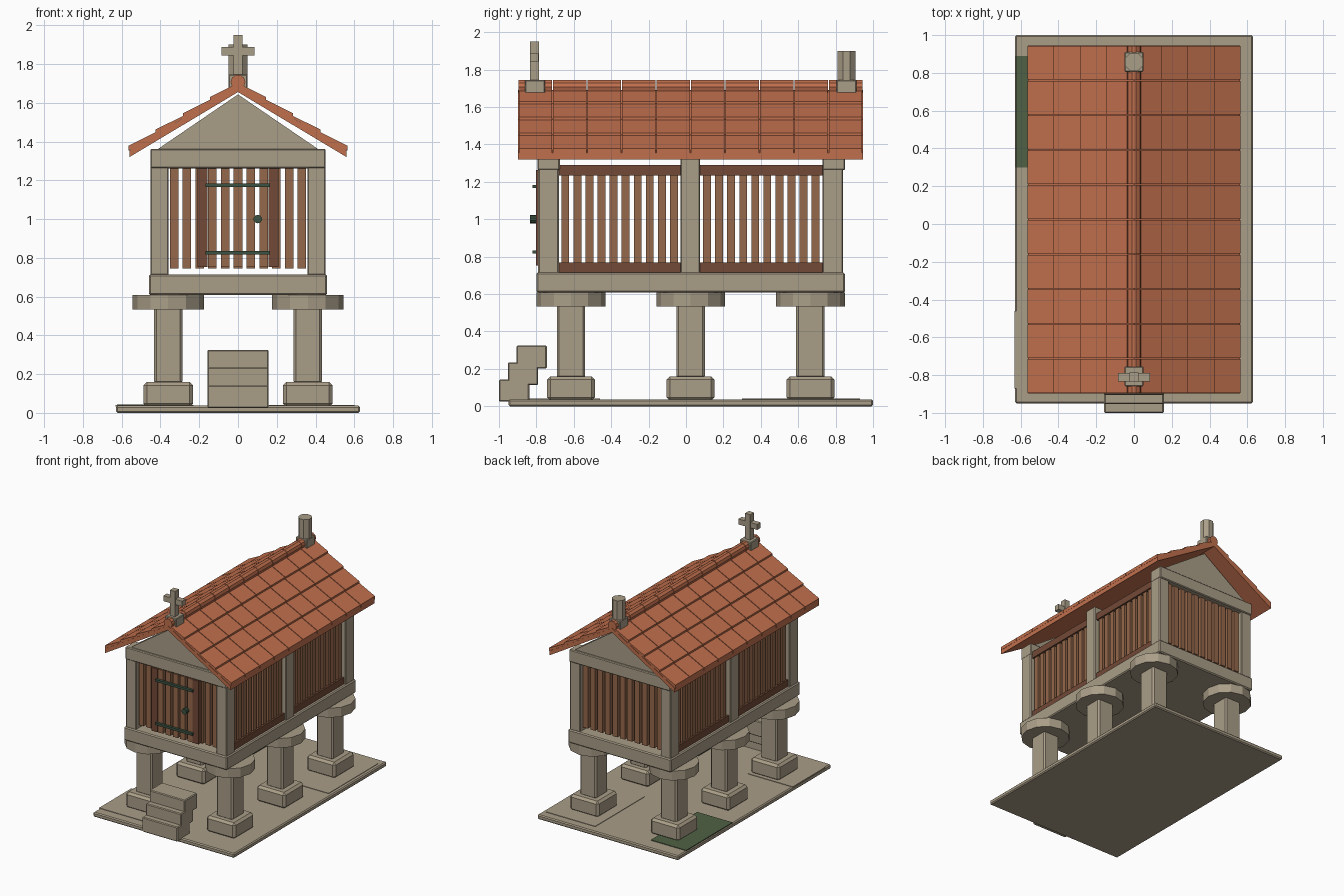
import bpy, bmesh, math
from mathutils import Matrix, Vector

if "Cube" in bpy.data.objects:
    bpy.data.objects.remove(bpy.data.objects["Cube"])


def material(name, rgb):
    m = bpy.data.materials.new(name)
    m.diffuse_color = (*rgb, 1)
    m.use_nodes = True
    m.node_tree.nodes["Principled BSDF"].inputs["Base Color"].default_value = m.diffuse_color
    return m


STONE = material("granite", (0.40, 0.34, 0.245))
TILE = material("terracotta", (0.53, 0.16, 0.075))
WOOD = material("slat wood", (0.30, 0.14, 0.07))
DARK = material("dark wood", (0.17, 0.068, 0.038))
IRON = material("green iron", (0.045, 0.085, 0.055))
MOSS = material("moss", (0.08, 0.12, 0.06))


def finish(name, bm, mat, bevel=0):
    bmesh.ops.recalc_face_normals(bm, faces=bm.faces)
    me = bpy.data.meshes.new(name)
    bm.to_mesh(me)
    bm.free()
    me.materials.append(mat)
    ob = bpy.data.objects.new(name, me)
    bpy.context.collection.objects.link(ob)
    if bevel:
        mod = ob.modifiers.new("bevel", 'BEVEL')
        mod.width = bevel
        mod.segments = 1
    return ob


def add_box(bm, x0, x1, y0, y1, z0, z1):
    mat = Matrix.Translation(((x0 + x1) / 2, (y0 + y1) / 2, (z0 + z1) / 2))
    mat = mat @ Matrix.Diagonal((x1 - x0, y1 - y0, z1 - z0, 1))
    bmesh.ops.create_cube(bm, size=1, matrix=mat)


def boxes(name, items, mat, bevel=0):
    bm = bmesh.new()
    for it in items:
        add_box(bm, *it)
    return finish(name, bm, mat, bevel)


def add_prism(bm, profile, y0, y1):
    """Extrude an x-z profile along y."""
    a = [bm.verts.new((x, y0, z)) for x, z in profile]
    b = [bm.verts.new((x, y1, z)) for x, z in profile]
    bm.faces.new(a)
    bm.faces.new(b[::-1])
    for i in range(len(a)):
        j = (i + 1) % len(a)
        bm.faces.new((a[i], b[i], b[j], a[j]))


def add_cyl(bm, center, r, depth, sides, along_y=False, turn=0):
    mat = Matrix.Translation(Vector(center))
    if along_y:
        mat = mat @ Matrix.Rotation(math.pi / 2, 4, 'X')
    mat = mat @ Matrix.Rotation(turn, 4, 'Z')
    bmesh.ops.create_cone(bm, cap_ends=True, segments=sides, radius1=r,
                          radius2=r, depth=depth, matrix=mat)


# Ground slab, paving plates and moss patch
boxes("ground_slab", [(-0.63, 0.63, -0.95, 1.0, 0, 0.037)], STONE, 0.008)
boxes("paving_plates", [(-0.632, -0.23, -0.87, -0.46, 0.034, 0.041),
                        (0.16, 0.6, 0.30, 0.93, 0.034, 0.041)], STONE)
boxes("moss_patch", [(-0.625, -0.31, 0.30, 0.89, 0.035, 0.042)], MOSS)

# Entrance steps
boxes("steps", [(-0.158, 0.158, -1.0 + 0.047 * i, -0.838 + 0.047 * i,
                 0.025 + 0.088 * i, 0.143 + 0.091 * i) for i in range(3)],
      STONE, 0.006)

# Six supports: foot, pillar and round capstone
CENTERS = [(sx * 0.36, y) for sx in (-1, 1) for y in (-0.615, 0.025, 0.665)]
boxes("pillar_feet", [(x - 0.128, x + 0.128, y - 0.128, y + 0.128, 0.03, 0.16)
                      for x, y in CENTERS], STONE, 0.018)
boxes("pillars", [(x - 0.073, x + 0.073, y - 0.076, y + 0.076, 0.15, 0.545)
                  for x, y in CENTERS], STONE, 0.012)
bm = bmesh.new()
for x, y in CENTERS:
    add_cyl(bm, (x, y, 0.571), 0.184, 0.076, 12)
finish("capstones", bm, STONE)

# Floor, posts, end lintels and gables
boxes("floor_beam", [(-0.46, 0.46, -0.80, 0.85, 0.607, 0.715)], STONE, 0.008)
POST_Y = [(-0.79, -0.68), (-0.03, 0.075), (0.73, 0.84)]
boxes("posts", [(sx * 0.405 - 0.046, sx * 0.405 + 0.046, y0, y1, 0.71, 1.35)
                for sx in (-1, 1) for y0, y1 in POST_Y], STONE, 0.006)
boxes("lintels", [(-0.452, 0.452, y0, y1, 1.262, 1.362)
                  for y0, y1 in ((-0.795, -0.675), (0.73, 0.85))], STONE, 0.006)
bm = bmesh.new()
for y0, y1 in ((-0.775, -0.69), (0.745, 0.83)):
    add_prism(bm, [(-0.415, 1.36), (0.415, 1.36), (0, 1.643)], y0, y1)
finish("gables", bm, STONE)

# Side walls: rails and slats in two bays
BAYS = [(-0.68, -0.03), (0.075, 0.73)]
rails, slats = [], []
for sx in (-1, 1):
    for y0, y1 in BAYS:
        for z0 in (0.714, 1.235):
            rails.append((sx * 0.405 - 0.03, sx * 0.405 + 0.03,
                          y0, y1, z0, z0 + 0.055))
        for i in range(10):
            y = (y0 + y1) / 2 + (i - 4.5) * 0.0645
            slats.append((sx * 0.405 - 0.018, sx * 0.405 + 0.018,
                          y - 0.021, y + 0.021, 0.76, 1.245))
boxes("side_rails", rails, DARK)
boxes("side_slats", slats, WOOD)

# End walls of slats
boxes("end_slats", [(0.066 * i - 0.022, 0.066 * i + 0.022, y - 0.018, y + 0.018,
                     0.745, 1.265) for i in range(-5, 6)
                    for y in (-0.745, 0.795)], WOOD)

# Door: jambs, boards, hinge straps and knob
boxes("door_jambs", [(s * 0.183 - 0.026, s * 0.183 + 0.026, -0.803, -0.74,
                      0.752, 1.262) for s in (-1, 1)], DARK)
boxes("door_boards", [(0.066 * i - 0.022, 0.066 * i + 0.022, -0.80, -0.765,
                       0.752, 1.262) for i in range(-2, 3)], WOOD)
boxes("hinge_straps", [(-0.168, 0.165, -0.82, -0.799, z - 0.009, z + 0.009)
                       for z in (0.825, 1.175)], IRON)
bm = bmesh.new()
add_cyl(bm, (0.102, -0.816, 1.0), 0.022, 0.038, 10, True)
finish("door_knob", bm, IRON)

# Roof slabs with tilted tiles
Y0, Y1, ROWS = -0.897, 0.945, 10
PITCH = (Y1 - Y0) / ROWS


def slope(x):
    return 1.69 - 0.598 * x


bm = bmesh.new()
for s in (-1, 1):
    add_prism(bm, [(0, 1.655), (s * 0.56, 1.32), (s * 0.56, 1.355), (0, 1.69)],
              Y0, Y1)
finish("roof_slabs", bm, TILE)
bm = bmesh.new()
COLS = [0.0, 0.145, 0.285, 0.425, 0.564]
for s in (-1, 1):
    for a, b in zip(COLS, COLS[1:]):
        for r in range(ROWS):
            add_prism(bm, [(s * a, slope(a)), (s * b, slope(b)),
                           (s * b, slope(b) + 0.026), (s * a, slope(a) + 0.012)],
                      Y0 + r * PITCH + 0.003, Y0 + (r + 1) * PITCH - 0.003)
finish("roof_tiles", bm, TILE)

# Ridge caps
bm = bmesh.new()
for r in range(ROWS):
    add_cyl(bm, (0, Y0 + (r + 0.5) * PITCH, 1.707), 0.038, PITCH - 0.005, 10,
            True, math.pi / 10)
finish("ridge_caps", bm, TILE)

# Ridge ornaments: cross in front, round post at the back
boxes("ornament_bases", [(-0.05, 0.05, y - 0.053, y + 0.053, 1.67, 1.745)
                         for y in (-0.807, 0.858)], STONE, 0.005)
boxes("cross", [(-0.023, 0.023, -0.835, -0.787, 1.74, 1.95),
                (-0.084, 0.084, -0.833, -0.789, 1.843, 1.887)], STONE)
bm = bmesh.new()
add_cyl(bm, (0, 0.858, 1.82), 0.052, 0.16, 8, False, math.pi / 8)
finish("ridge_post", bm, STONE)
